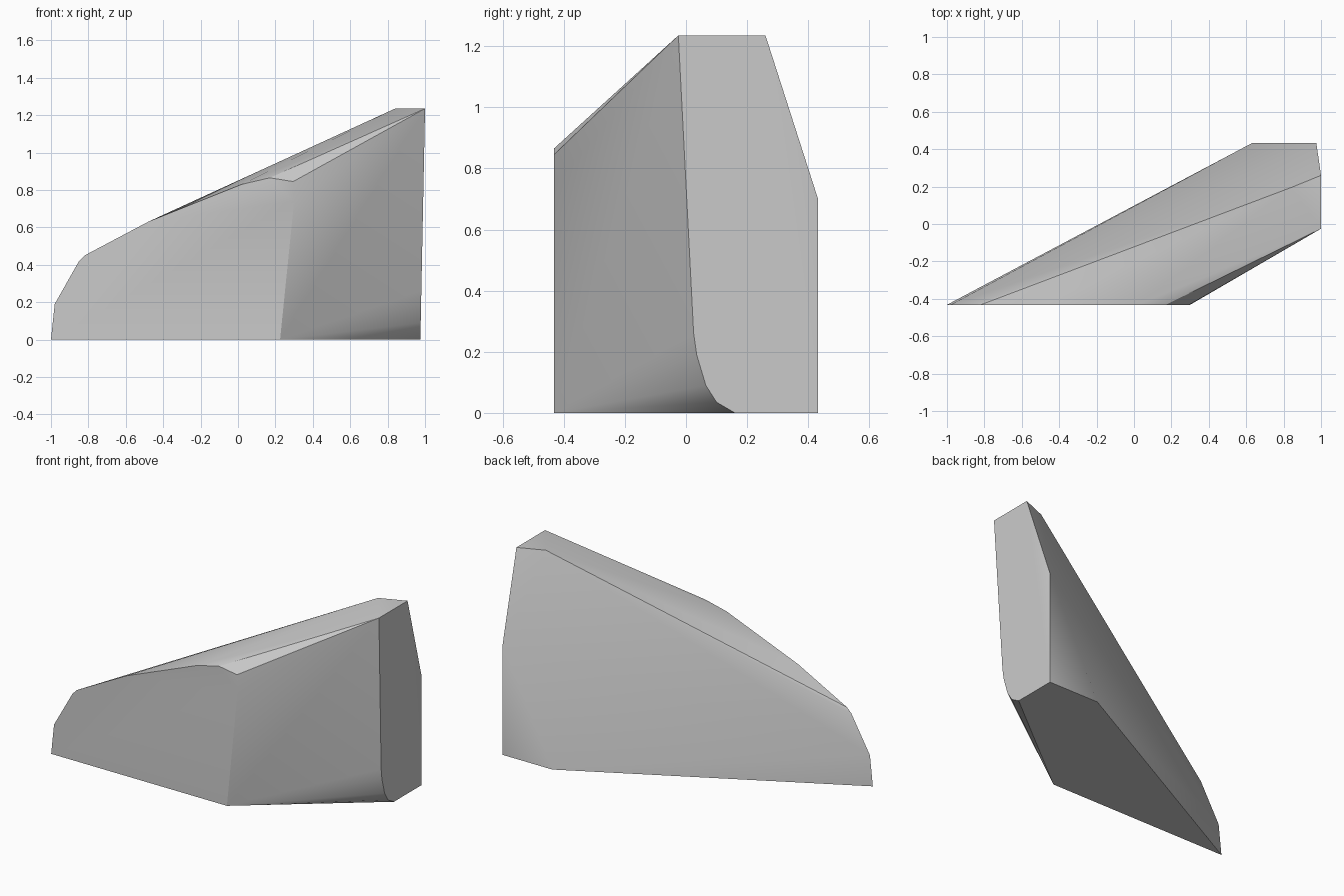
import bpy, bmesh, math

cube = bpy.data.objects.get("Cube")
if cube:
    bpy.data.objects.remove(cube, do_unlink=True)

FRONT, BACK = -0.432, 0.432

# One plain grey for the whole block
grey = bpy.data.materials.new("light_grey")
grey.use_nodes = True
colour = (0.6, 0.6, 0.6, 1)
grey.diffuse_color = colour
grey.node_tree.nodes["Principled BSDF"].inputs["Base Color"].default_value = colour

# Front profile (x, z), cut flat at y = FRONT
front_profile = [(-1, 0), (-0.98, 0.19), (-0.85, 0.42), (-0.82, 0.45), (-0.48, 0.63),
                 (0.02, 0.83), (0.17, 0.865), (0.295, 0.845), (0.30, 0.74), (0.225, 0)]

# End profile (y, z), leaning out slightly towards the top
end_profile = [(-0.025, 1.235), (0.26, 1.235), (BACK, 0.70), (BACK, 0), (0.16, 0),
               (0.10, 0.035), (0.065, 0.09), (0.035, 0.19), (0.025, 0.26), (0, 0.85)]


def end_x(y, z):
    return 0.975 if y == BACK else 0.975 + 0.025 * z / 1.235


points = [(x, FRONT, z) for x, z in front_profile]
points += [(end_x(y, z), y, z) for y, z in end_profile]
# Ridge peak and rear foot
points += [(0.84, 0.195, 1.235), (0.63, BACK, 0)]

# Skin the profiles into one solid wedge
bm = bmesh.new()
for p in points:
    bm.verts.new(p)
bmesh.ops.convex_hull(bm, input=bm.verts[:])
bmesh.ops.delete(bm, geom=[v for v in bm.verts if not v.link_faces], context="VERTS")
bmesh.ops.dissolve_limit(bm, angle_limit=math.radians(1), verts=bm.verts[:], edges=bm.edges[:])
bmesh.ops.recalc_face_normals(bm, faces=bm.faces[:])

mesh = bpy.data.meshes.new("wedge_block")
bm.to_mesh(mesh)
bm.free()
mesh.materials.append(grey)
block = bpy.data.objects.new("wedge_block", mesh)
bpy.context.collection.objects.link(block)

# Soft blends on shallow edges, crisp main corners
bpy.ops.object.select_all(action="DESELECT")
block.select_set(True)
bpy.context.view_layer.objects.active = block
bpy.ops.object.shade_smooth_by_angle(angle=math.radians(30))
